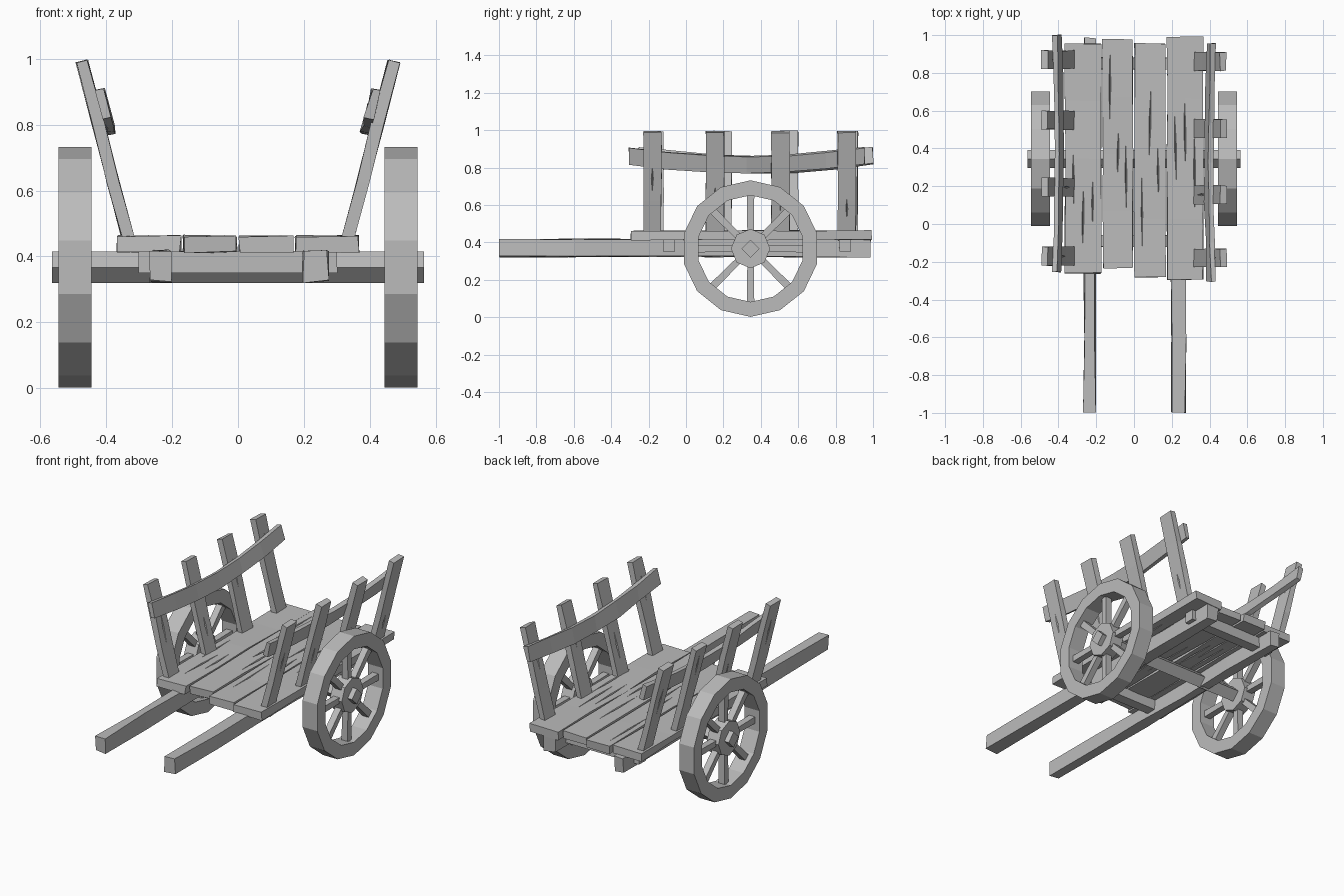
import bpy, bmesh, math, random
from mathutils import Matrix, Vector

random.seed(4)
if "Cube" in bpy.data.objects:
    bpy.data.objects.remove(bpy.data.objects["Cube"])

wood = bpy.data.materials.new("grey_wood")
wood.use_nodes = True
grey = (0.5, 0.5, 0.5, 1)
wood.diffuse_color = grey
wood.node_tree.nodes["Principled BSDF"].inputs["Base Color"].default_value = grey

X, Y, Z = Vector((1, 0, 0)), Vector((0, 1, 0)), Vector((0, 0, 1))


def add_object(name, bm):
    bmesh.ops.recalc_face_normals(bm, faces=bm.faces[:])
    mesh = bpy.data.meshes.new(name)
    bm.to_mesh(mesh)
    bm.free()
    mesh.materials.append(wood)
    obj = bpy.data.objects.new(name, mesh)
    bpy.context.collection.objects.link(obj)
    return obj


def frame(loc, across, along):
    """Matrix whose local x is the board width and local y its length."""
    m = Matrix((across, along, across.cross(along))).transposed().to_4x4()
    m.translation = loc
    return m


def split_wood(obj, width, length, thick, count):
    """Carve thin splits along the grain on both broad faces."""
    bm = bmesh.new()
    for i in range(count):
        side = 1 if i % 2 == 0 else -1
        x = ((i // 2 + 0.5) / math.ceil(count / 2) - 0.5) * width * 0.8
        place = Matrix.Translation((x, random.uniform(-0.3, 0.3) * length, side * thick / 2))
        place = place @ Matrix.Rotation(random.uniform(-0.03, 0.03), 4, "Z")
        size = Matrix.Diagonal((0.006, length * random.uniform(0.1, 0.18), 0.012, 1))
        bmesh.ops.create_uvsphere(bm, u_segments=4, v_segments=2, radius=1, matrix=place @ size)
    cutter = add_object("split_cutter", bm)
    cutter.matrix_world = obj.matrix_world
    cutter.hide_render = True
    mod = obj.modifiers.new("splits", "BOOLEAN")
    mod.operation, mod.solver, mod.object = "DIFFERENCE", "EXACT", cutter
    bpy.context.view_layer.update()
    graph = bpy.context.evaluated_depsgraph_get()
    carved = bpy.data.meshes.new_from_object(obj.evaluated_get(graph))
    obj.modifiers.clear()
    if len(carved.polygons) > 5:
        obj.data = carved
    bpy.data.objects.remove(cutter)


def board(name, matrix, width, length, thick, segments=1, rough=0.0, sag=0.0, splits=0, taper=1.0):
    """Hewn board made of a run of four-cornered sections."""
    bm = bmesh.new()
    rings = []
    for i in range(segments + 1):
        t = i / segments
        drop = -sag * math.sin(math.pi * t)
        w = width * (1 + (taper - 1) * t)
        ring = []
        for sx, sz in ((-1, -1), (1, -1), (1, 1), (-1, 1)):
            jit = [random.uniform(-rough, rough) for _ in range(3)]
            ring.append(bm.verts.new((sx * w / 2 + jit[0],
                                      (t - 0.5) * length + jit[1],
                                      sz * thick / 2 + drop + jit[2])))
        rings.append(ring)
    bm.faces.new(rings[0])
    bm.faces.new(rings[-1])
    for a, b in zip(rings, rings[1:]):
        for k in range(4):
            n = (k + 1) % 4
            bm.faces.new((a[k], a[n], b[n], b[k]))
    obj = add_object(name, bm)
    obj.matrix_world = matrix
    if splits:
        split_wood(obj, width, length, thick, splits)
    return obj


def drum(name, sides, radius, x0, x1):
    """Prism lying along x on the wheel centre."""
    bm = bmesh.new()
    m = Matrix.Translation(((x0 + x1) / 2, *HUB)) @ Matrix.Rotation(math.pi / 2, 4, "Y")
    bmesh.ops.create_cone(bm, cap_ends=True, segments=sides, radius1=radius,
                          radius2=radius, depth=abs(x1 - x0), matrix=m)
    return add_object(name, bm)


# Deck planks: x centre, width, front y, back y
planks = [(-0.27, 0.19, -0.26, 0.955), (-0.085, 0.16, -0.235, 0.975),
          (0.085, 0.16, -0.285, 0.955), (0.27, 0.19, -0.295, 0.99)]
for i, (x, w, y0, y1) in enumerate(planks):
    board(f"deck_plank_{i + 1}", frame((x, (y0 + y1) / 2, 0.438), X, Y),
          w, y1 - y0, 0.048, segments=4, rough=0.004, splits=6)

# Shafts running the full length
for name, x, w in (("right_shaft", -0.235, 0.06), ("left_shaft", 0.235, 0.075)):
    board(name, frame((x, -0.005, 0.37), X, Y), w, 1.98, 0.092, segments=5, rough=0.005)

# Cross beams under the deck
for name, y in (("front_cross_beam", -0.09), ("rear_cross_beam", 0.85)):
    board(name, frame((0, y, 0.383), Y, -X), 0.062, 0.6, 0.066, rough=0.002)

# Axle, set on edge
HUB = (0.345, 0.367)
drum("axle", 4, 0.048, -0.565, 0.565)

# Wheels
for label, s in (("right", -1), ("left", 1)):
    drum(f"{label}_hub", 8, 0.105, s * 0.455, s * 0.535)
    bm = bmesh.new()
    profile = [bm.verts.new((s * x, HUB[0], HUB[1] + r))
               for x, r in ((0.445, 0.285), (0.545, 0.285), (0.545, 0.365), (0.445, 0.365))]
    edges = [bm.edges.new((profile[k], profile[(k + 1) % 4])) for k in range(4)]
    bmesh.ops.spin(bm, geom=profile + edges, cent=(0, *HUB), axis=X,
                   angle=math.tau, steps=14)
    bmesh.ops.remove_doubles(bm, verts=bm.verts[:], dist=0.001)
    add_object(f"{label}_rim", bm)
    for k in range(8):
        a = k * math.tau / 8
        out = Vector((0, math.cos(a), math.sin(a)))
        centre = Vector((s * 0.495, *HUB)) + out * 0.19
        board(f"{label}_spoke_{k + 1}", frame(centre, X.cross(out), out),
              0.034, 0.22, 0.04, taper=1.2)

# Leaning side posts with a sagging rail on their inner face
sides = [("right", -1, (-0.17, 0.195, 0.55, 0.87), -0.255, 1.0),
         ("left", 1, (-0.18, 0.155, 0.505, 0.86), -0.305, 0.955)]
for label, s, posts, y0, y1 in sides:
    base, top = Vector((s * 0.331, 0, 0.445)), Vector((s * 0.473, 0, 0.992))
    up = (top - base).normalized()
    for i, y in enumerate(posts):
        mid = (base + top) / 2 + Y * y
        board(f"{label}_post_{i + 1}", frame(mid, Y, up), 0.098,
              (top - base).length, 0.036, segments=3, rough=0.003, splits=2)
    across = Y.cross(up)
    spot = Vector((s * 0.408, (y0 + y1) / 2, 0.863))
    board(f"{label}_rail", frame(spot, across, Y), 0.026, y1 - y0, 0.092,
          segments=6, rough=0.004, sag=0.05)
